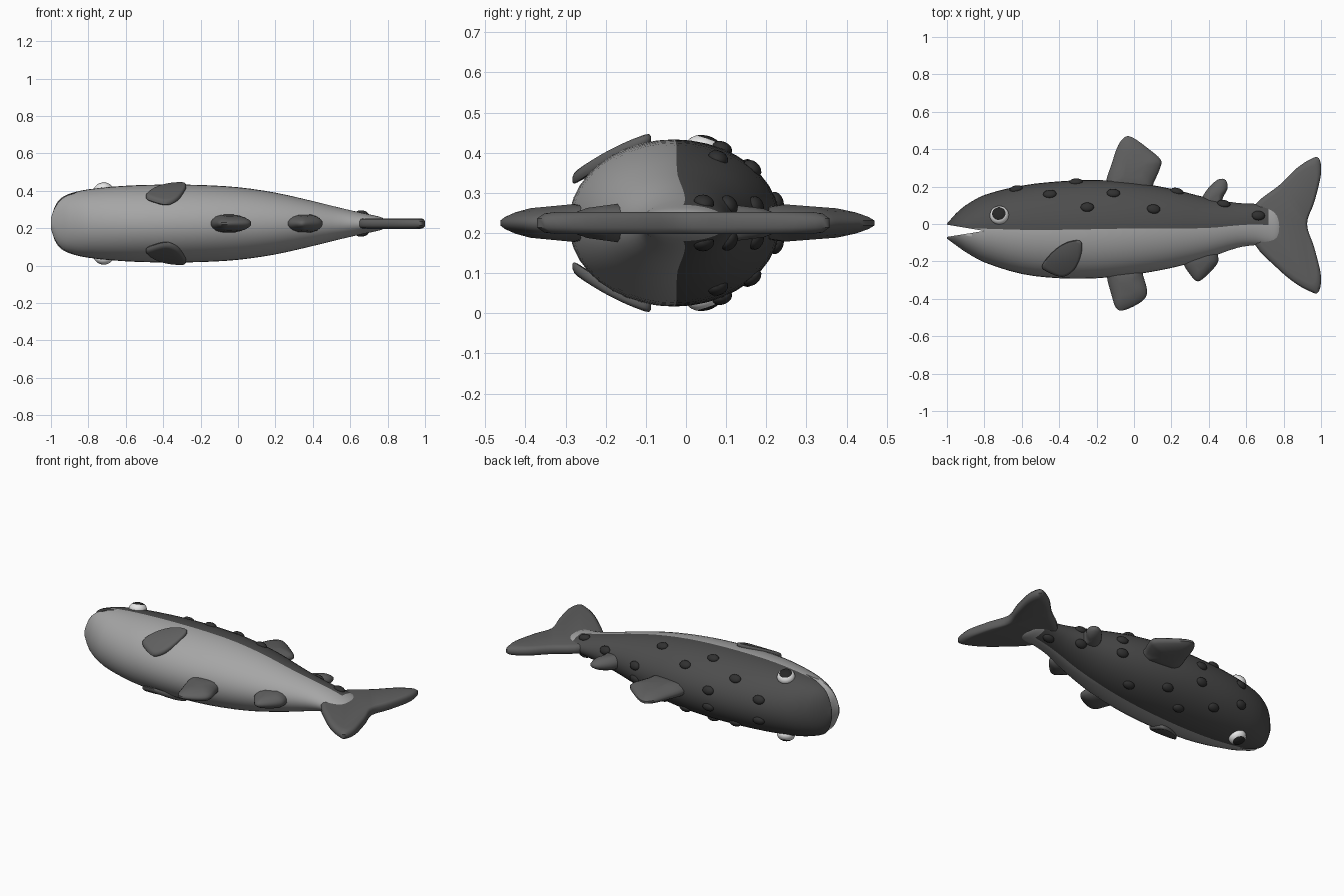
import bpy, bmesh, math
from mathutils import Vector, Matrix

if "Cube" in bpy.data.objects:
    bpy.data.objects.remove(bpy.data.objects["Cube"])

ZC = 0.225  # height of the fish's middle plane (it lies on its side)


def material(name, v):
    m = bpy.data.materials.new(name)
    m.diffuse_color = (v, v, v, 1)
    m.use_nodes = True
    m.node_tree.nodes["Principled BSDF"].inputs["Base Color"].default_value = m.diffuse_color
    return m


BACK = material("dark grey back", 0.075)
BELLY = material("light grey belly", 0.38)
FIN = material("grey fin", 0.115)
SPOT = material("charcoal spot", 0.03)
WHITE = material("eye white", 0.8)
PUPIL = material("pupil black", 0.02)


def finish(name, bm, mats, angle=40):
    bmesh.ops.recalc_face_normals(bm, faces=bm.faces[:])
    me = bpy.data.meshes.new(name)
    bm.to_mesh(me)
    bm.free()
    ob = bpy.data.objects.new(name, me)
    bpy.context.collection.objects.link(ob)
    for m in mats:
        me.materials.append(m)
    bpy.ops.object.select_all(action='DESELECT')
    ob.select_set(True)
    bpy.context.view_layer.objects.active = ob
    bpy.ops.object.shade_smooth_by_angle(angle=math.radians(angle))
    return ob


def loft(bm, rings):
    rings = [[bm.verts.new(p) for p in r] for r in rings]
    n = len(rings[0])
    for a, b in zip(rings, rings[1:]):
        for i in range(n):
            j = (i + 1) % n
            bm.faces.new((a[i], a[j], b[j], b[i]))
    bm.faces.new(rings[0])
    bm.faces.new(rings[-1][::-1])


# body stations: x, back edge y, belly edge y, half thickness
ST = [(-1, 0.002, -0.078, 0.05), (-0.98, 0.025, -0.093, 0.1),
      (-0.95, 0.058, -0.115, 0.135), (-0.9, 0.1, -0.15, 0.16),
      (-0.8, 0.155, -0.205, 0.183), (-0.6, 0.205, -0.267, 0.202),
      (-0.4, 0.228, -0.29, 0.208), (-0.2, 0.235, -0.29, 0.206),
      (0, 0.222, -0.27, 0.194), (0.2, 0.188, -0.235, 0.165),
      (0.4, 0.138, -0.18, 0.12), (0.55, 0.113, -0.128, 0.083),
      (0.65, 0.108, -0.113, 0.06), (0.72, 0.104, -0.117, 0.045),
      (0.765, 0.085, -0.112, 0.034), (0.79, 0.045, -0.08, 0.02)]


def profile(x):
    """Smoothly interpolated (middle y, half height, half thickness)."""
    i = 0
    while i < len(ST) - 2 and x > ST[i + 1][0]:
        i += 1

    def slope(k, c):
        a, b = ST[max(k - 1, 0)], ST[min(k + 1, len(ST) - 1)]
        return (b[c] - a[c]) / (b[0] - a[0])
    h = ST[i + 1][0] - ST[i][0]
    t = (x - ST[i][0]) / h
    v = [(2*t**3 - 3*t*t + 1) * ST[i][c] + (t**3 - 2*t*t + t) * h * slope(i, c)
         + (3*t*t - 2*t**3) * ST[i+1][c] + (t**3 - t*t) * h * slope(i + 1, c)
         for c in (1, 2, 3)]
    return (v[0] + v[1]) / 2, (v[0] - v[1]) / 2, v[2]


# body: lofted ellipses
xs = [a[0] + (b[0] - a[0]) * k / 3 for a, b in zip(ST, ST[1:]) for k in range(3)] + [ST[-1][0]]
rings = []
for x in xs:
    m, ry, rz = profile(x)
    rings.append([(x, m + ry * math.sin(a), ZC + rz * math.cos(a))
                  for a in (2 * math.pi * k / 40 for k in range(40))])
bm = bmesh.new()
loft(bm, rings)
body = finish("body", bm, [BACK, BELLY])

# mouth: wedge cut right across the snout
bm = bmesh.new()
loft(bm, [[(-0.8, -0.037, z), (-1.1, 0.013, z), (-1.1, -0.085, z)] for z in (-0.2, 0.7)])
cutter = finish("mouth_cutter", bm, [BACK])
cutter.hide_render = True
mod = body.modifiers.new("mouth", 'BOOLEAN')
mod.operation, mod.solver, mod.object = 'DIFFERENCE', 'EXACT', cutter
bpy.context.view_layer.objects.active = body
bpy.ops.object.modifier_apply(modifier="mouth")
bpy.data.objects.remove(cutter)
for p in body.data.polygons:  # dark above the middle line, light below and at the tail end
    c = p.center
    p.material_index = 0 if c.y > profile(c.x)[0] and c.x < 0.72 else 1


def smooth_outline(pts, sub=4):
    out, n = [], len(pts)
    P = [Vector(p) for p in pts]
    for i in range(n):
        a, b, c, d = (P[(i + k) % n] for k in (-1, 0, 1, 2))
        for s in range(sub):
            t = s / sub
            out.append(0.5 * (2*b + (c - a)*t + (2*a - 5*b + 4*c - d)*t*t + (3*b - a - 3*c + d)*t**3))
    return out


LENS = ((0.4, 1), (0.7, 0.8), (0.9, 0.5), (1, 0.2))
PLATE = ((0.86, 1), (0.95, 0.85), (1, 0.4))


def fin(name, pts, section, thick, mid=lambda y: ZC, centre=None):
    """Outline in plan, puffed up through scaled copies of itself."""
    o = smooth_outline(pts)
    c = Vector(centre) if centre else sum(o, Vector((0, 0))) / len(o)
    levels = [(s, -h) for s, h in section] + [(s, h) for s, h in section[::-1]]
    rings = []
    for s, h in levels:
        q = [c + (p - c) * s for p in o]
        rings.append([(p.x, p.y, mid(p.y) + h * thick(p.y)) for p in q])
    bm = bmesh.new()
    loft(bm, rings)
    return finish(name, bm, [FIN], 50)


# fins on the middle plane, thinner toward their tips
def taper(y0, y1, a, b):
    return lambda y: a + (b - a) * min(max((y - y0) / (y1 - y0), 0), 1)


fin("dorsal_fin", [(-0.13, 0.15), (-0.15, 0.22), (-0.12, 0.32), (-0.085, 0.42), (-0.045, 0.467),
                   (0.0, 0.458), (0.08, 0.4), (0.142, 0.345), (0.14, 0.3), (0.105, 0.22), (0.07, 0.15)],
    LENS, taper(0.2, 0.46, 0.05, 0.03))
fin("adipose_fin", [(0.36, 0.08), (0.365, 0.14), (0.4, 0.195), (0.45, 0.238), (0.49, 0.235),
                    (0.5, 0.19), (0.475, 0.14), (0.46, 0.08)],
    LENS, taper(0.12, 0.24, 0.045, 0.03))
fin("pelvic_fin", [(-0.14, -0.2), (-0.145, -0.28), (-0.12, -0.38), (-0.095, -0.45), (-0.05, -0.46),
                   (0.04, -0.415), (0.07, -0.365), (0.05, -0.28), (0.02, -0.2)],
    LENS, taper(-0.27, -0.46, 0.048, 0.03))
fin("anal_fin", [(0.28, -0.15), (0.265, -0.21), (0.3, -0.27), (0.335, -0.305), (0.37, -0.292),
                 (0.44, -0.22), (0.45, -0.175), (0.43, -0.12), (0.36, -0.1)],
    LENS, taper(-0.17, -0.3, 0.048, 0.03))
fin("tail_fin", [(0.64, 0.0), (0.65, 0.105), (0.78, 0.21), (0.87, 0.298), (0.945, 0.347), (0.988, 0.352),
                 (1.0, 0.27), (0.965, 0.12), (0.925, 0.0), (0.965, -0.13), (1.0, -0.28), (0.985, -0.365),
                 (0.94, -0.36), (0.86, -0.315), (0.77, -0.24), (0.65, -0.115)],
    PLATE, lambda y: 0.028, centre=(0.82, 0))


# pectoral fins, curved plates hugging both flanks
def flank(side):
    def f(y):
        t = (-0.1 - y) / 0.18
        return ZC + side * (0.205 - 0.06 * t - 0.035 * t * t)
    return f


def on_body(x, y, side):
    """Point and outward frame on the body's side."""
    m, ry, rz = profile(x)
    s = (y - m) / ry
    z = rz * math.sqrt(max(0, 1 - s * s))
    e = 0.01
    m2, ry2, rz2 = profile(x + e)
    cz = math.sqrt(max(0, 1 - s * s))
    u = Vector((e, m2 + ry2 * s - y, side * cz * (rz2 - rz))).normalized()
    n = Vector((0, s / ry, side * cz / rz))
    n = (n - u * n.dot(u)).normalized()
    v = n.cross(u)
    rot = Matrix((u, v, n)).transposed().to_4x4()
    return Matrix.Translation((x, y, ZC + side * z)) @ rot


SPOTS = [(-0.45, 0.16), (-0.25, 0.09), (-0.11, 0.165), (0.105, 0.08), (0.48, 0.108), (0.665, 0.045),
         (-0.63, 0.187), (-0.31, 0.225), (0.23, 0.174)]
for side, tag in ((1, "upper"), (-1, "lower")):
    fin("pectoral_fin_" + tag,
        [(-0.492, -0.23), (-0.46, -0.175), (-0.4, -0.12), (-0.34, -0.092), (-0.288, -0.09),
         (-0.277, -0.13), (-0.295, -0.2), (-0.33, -0.255), (-0.385, -0.283), (-0.455, -0.26)],
        PLATE, lambda y: 0.016, flank(side))

    # raised oval spots
    bm = bmesh.new()
    for x, y in SPOTS:
        bmesh.ops.create_uvsphere(bm, u_segments=16, v_segments=8, radius=1,
                                  matrix=on_body(x, y, side) @ Matrix.Diagonal((0.036, 0.026, 0.018, 1)))
    finish("spots_" + tag, bm, [SPOT])

    # eye: domed ball, its top cap is the pupil
    bm = bmesh.new()
    bmesh.ops.create_uvsphere(bm, u_segments=28, v_segments=16, radius=1)
    for f in bm.faces:
        f.material_index = 1 if f.calc_center_median().z > 0.7 else 0
    bmesh.ops.transform(bm, verts=bm.verts[:],
                        matrix=on_body(-0.72, 0.047, side) @ Matrix.Diagonal((0.051, 0.051, 0.038, 1)))
    finish("eye_" + tag, bm, [WHITE, PUPIL])
